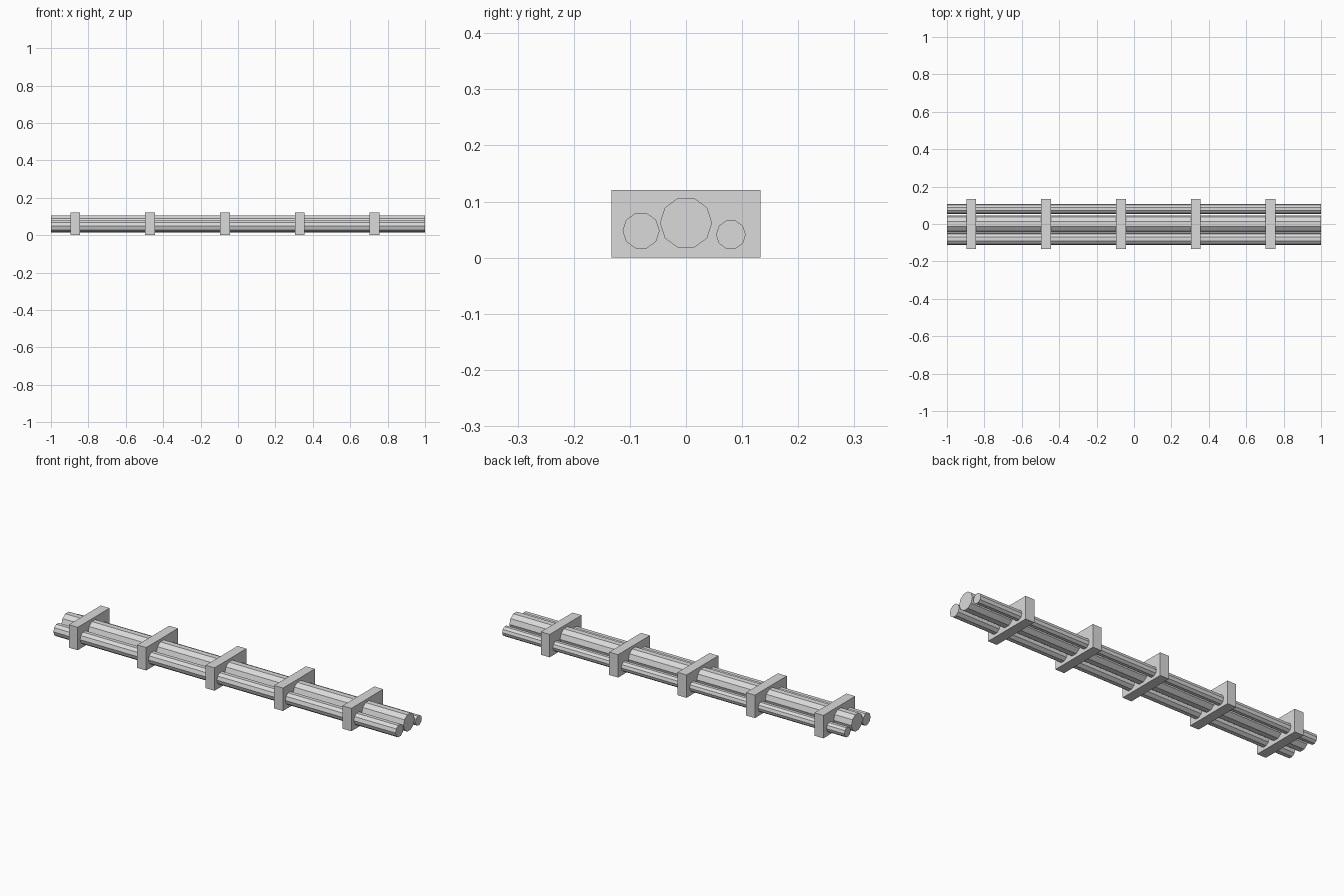
import bpy
import bmesh
import math
from mathutils import Matrix, Vector

cube = bpy.data.objects.get("Cube")
if cube:
    bpy.data.objects.remove(cube, do_unlink=True)

# Single light grey finish
GREY = (0.7, 0.7, 0.7, 1.0)
grey = bpy.data.materials.new("light_grey")
grey.use_nodes = True
grey.diffuse_color = GREY
grey.node_tree.nodes["Principled BSDF"].inputs["Base Color"].default_value = GREY


def add_object(name, bm, location):
    mesh = bpy.data.meshes.new(name)
    bm.to_mesh(mesh)
    bm.free()
    mesh.materials.append(grey)
    obj = bpy.data.objects.new(name, mesh)
    obj.location = location
    bpy.context.collection.objects.link(obj)


def add_pipe(name, y, z, radius):
    # Ten-sided rod along x, with corners pointing to the front and back
    bm = bmesh.new()
    bmesh.ops.create_cone(bm, cap_ends=True, segments=10, radius1=radius,
                          radius2=radius, depth=2.0,
                          matrix=Matrix.Rotation(math.pi / 2, 4, 'Y'))
    add_object(name, bm, (0, y, z))


def add_clamp(name, x, size):
    bm = bmesh.new()
    bmesh.ops.create_cube(bm, size=1.0)
    bmesh.ops.scale(bm, vec=Vector(size), verts=bm.verts)
    add_object(name, bm, (x, 0, size[2] / 2))


# Three parallel pipes of different thickness
add_pipe("front_pipe", -0.08, 0.048, 0.033)
add_pipe("middle_pipe", 0.0, 0.062, 0.0465)
add_pipe("back_pipe", 0.08, 0.041, 0.0265)

# Evenly spaced clamp blocks around the pipes
for i in range(5):
    add_clamp(f"clamp_block_{i + 1}", -0.87 + 0.4 * i, (0.052, 0.266, 0.121))
